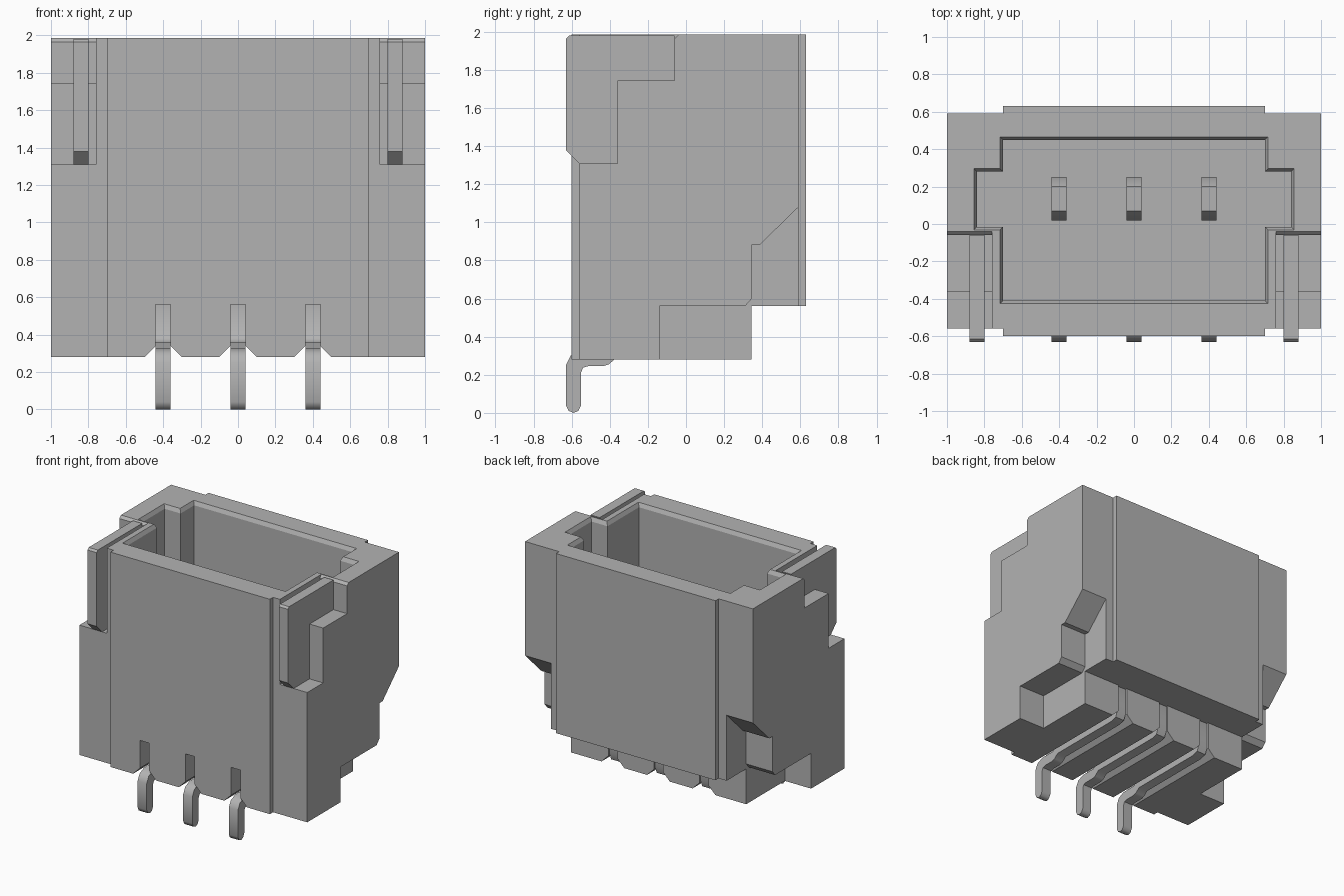
import bpy
from mathutils import Vector

old = bpy.data.objects.get("Cube")
if old:
    bpy.data.objects.remove(old, do_unlink=True)

grey = bpy.data.materials.new("light_grey")
grey.use_nodes = True
colour = (0.45, 0.45, 0.45, 1)
grey.diffuse_color = colour
grey.node_tree.nodes["Principled BSDF"].inputs["Base Color"].default_value = colour


def prism(name, pts, axis, a, b, grow=0.0):
    """Extrude a 2D outline along an axis; grow offsets the far outline outward."""
    def place(p, h):
        return {"x": (h, p[0], p[1]), "y": (p[0], h, p[1]), "z": (p[0], p[1], h)}[axis]
    n = len(pts)
    far = []
    for i in range(n):
        p = Vector(pts[i])
        d1 = (p - Vector(pts[i - 1])).normalized()
        d2 = (Vector(pts[(i + 1) % n]) - p).normalized()
        far.append(p + grow * Vector((d1.y + d2.y, -d1.x - d2.x)) if grow else p)
    verts = [place(p, a) for p in pts] + [place(p, b) for p in far]
    faces = [tuple(range(n)), tuple(range(n, 2 * n))]
    faces += [(i, (i + 1) % n, (i + 1) % n + n, i + n) for i in range(n)]
    mesh = bpy.data.meshes.new(name)
    mesh.from_pydata(verts, [], faces)
    obj = bpy.data.objects.new(name, mesh)
    bpy.context.collection.objects.link(obj)
    mesh.materials.append(grey)
    bpy.context.view_layer.objects.active = obj
    bpy.ops.object.mode_set(mode="EDIT")
    bpy.ops.mesh.select_all(action="SELECT")
    bpy.ops.mesh.normals_make_consistent(inside=False)
    bpy.ops.object.mode_set(mode="OBJECT")
    return obj


def rect(a, b, c, d):
    return [(a, c), (b, c), (b, d), (a, d)]


def cut(target, *args, **kw):
    """Subtract a prism from the target."""
    tool = prism(*args, **kw)
    mod = target.modifiers.new("cut", "BOOLEAN")
    mod.operation = "DIFFERENCE"
    mod.solver = "EXACT"
    mod.object = tool
    bpy.context.view_layer.objects.active = target
    bpy.ops.object.modifier_apply(modifier=mod.name)
    bpy.data.objects.remove(tool, do_unlink=True)


BOT, TOP, STEP = 0.28, 1.985, 0.56
PINS = (-0.4, 0, 0.4)

# Housing block with raised front and back panels
body = prism("housing", rect(-0.6, 0.63, BOT, TOP), "x", -1, 1)
cut(body, "rear_step", rect(0.345, 1, 0, STEP), "x", -2, 2)

latch_recess = [(-1, 1.31), (-0.36, 1.31), (-0.36, 1.745), (-0.06, 1.745),
                (-0.06, TOP - 0.02), (-0.04, TOP), (-0.04, 3), (-1, 3)]
corner_notch = [(-0.14, 0), (1, 0), (1, 1.08), (0.59, 1.08), (0.385, 0.88),
                (0.345, 0.88), (0.345, 0.6), (0.31, STEP), (-0.14, STEP)]
for s in (-1, 1):
    cut(body, "front_shoulder", rect(-1, -0.56, 0, 3), "x", s * 0.7, s * 2)
    cut(body, "back_shoulder", rect(0.59, 1, 0, 3), "x", s * 0.7, s * 2)
    cut(body, "latch_recess", latch_recess, "x", s * 0.76, s * 2)
    cut(body, "corner_notch", corner_notch, "x", s * 0.77, s * 2)

# Mating cavity with a bevelled rim
cavity = [(-0.7, -0.41), (0.7, -0.41), (0.7, -0.015), (0.84, -0.015),
          (0.84, 0.28), (0.7, 0.28), (0.7, 0.45), (-0.7, 0.45),
          (-0.7, 0.28), (-0.84, 0.28), (-0.84, -0.015), (-0.7, -0.015)]
cut(body, "cavity", cavity, "z", 0.72, 3)
cut(body, "cavity_rim", cavity, "z", TOP - 0.03, TOP + 0.002, grow=0.017)

# Flared grooves under the housing
for x in PINS:
    groove = [(x - 0.12, BOT - 0.02), (x + 0.12, BOT - 0.02), (x + 0.04, 0.34),
              (x + 0.04, STEP), (x - 0.04, STEP), (x - 0.04, 0.34)]
    cut(body, "pin_groove", groove, "y", -1, 0.5)

# Side solder tabs standing in the recesses
tab = [(-0.56, 1.31), (-0.36, 1.31), (-0.36, 1.745), (-0.06, 1.745),
       (-0.06, TOP - 0.005), (-0.615, TOP - 0.005), (-0.63, TOP - 0.02), (-0.63, 1.38)]
for s, side in ((-1, "right"), (1, "left")):
    prism(side + "_solder_tab", tab, "x", s * 0.8, s * 0.88)

# Bent contact pins: foot, run along the groove, riser, blade in the cavity
pin = [(-0.615, 0.01), (-0.59, 0), (-0.565, 0.01), (-0.55, 0.04), (-0.55, 0.215),
       (-0.54, 0.237), (-0.515, 0.245), (-0.435, 0.245), (-0.405, 0.255),
       (-0.37, 0.285), (0.26, 0.285), (0.31, 0.3), (0.33, 0.35), (0.33, 0.57),
       (0.25, 0.65), (0.25, 1.45), (0.2, 1.52), (0.07, 1.52), (0.02, 1.45),
       (0.02, 0.57), (0.25, 0.57), (0.25, 0.39), (0.22, 0.36), (-0.38, 0.36),
       (-0.43, 0.325), (-0.55, 0.325), (-0.605, 0.3), (-0.63, 0.25), (-0.63, 0.04)]
for i, x in enumerate(PINS):
    prism("contact_pin_%d" % (i + 1), pin, "x", x - 0.04, x + 0.04)

# Crisp shading with softly rounded bends
for obj in bpy.context.scene.objects:
    if obj.type == "MESH" and obj.name.startswith("contact_pin"):
        bpy.ops.object.select_all(action="DESELECT")
        obj.select_set(True)
        bpy.context.view_layer.objects.active = obj
        bpy.ops.object.shade_smooth_by_angle(angle=0.8)
